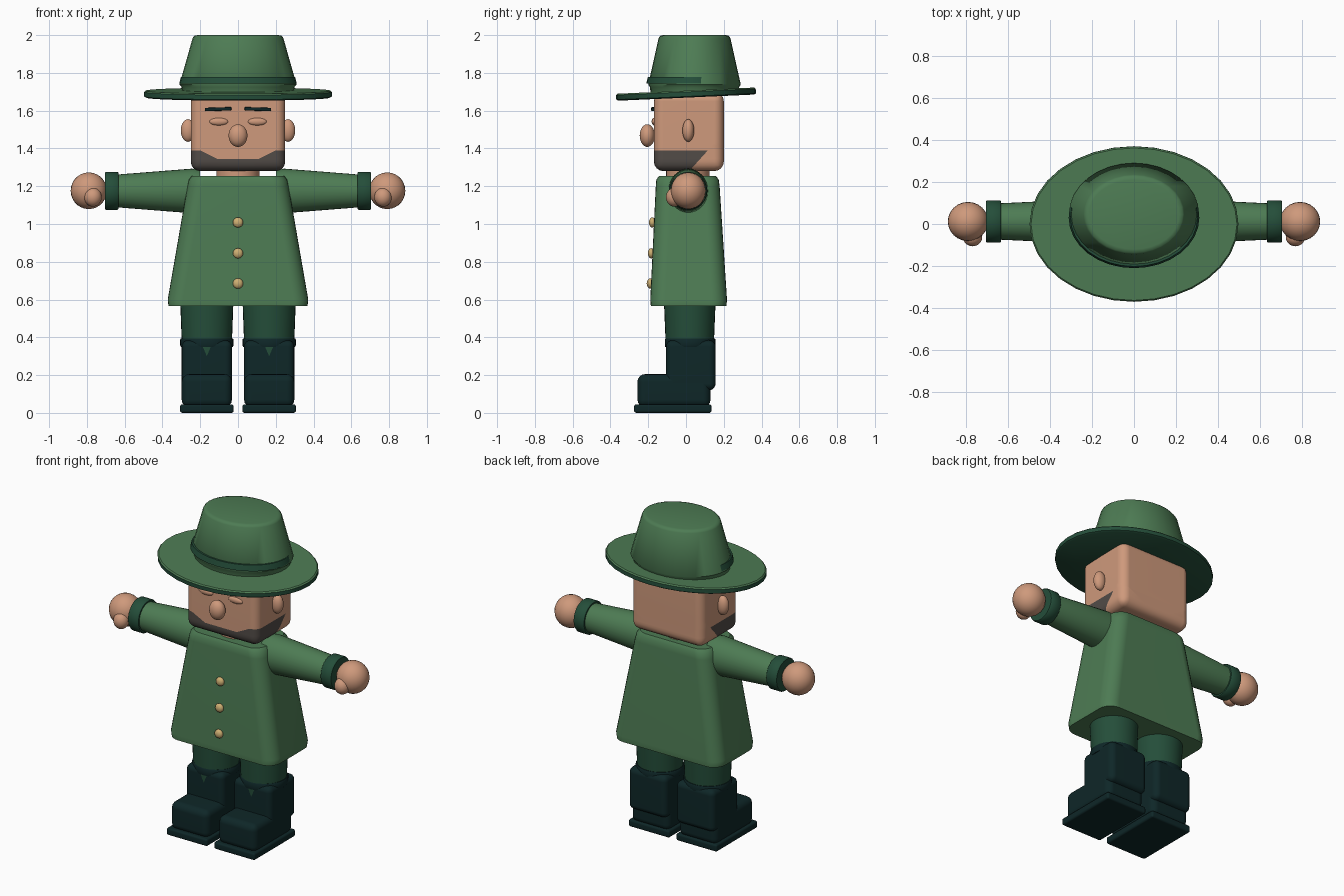
import bpy, bmesh, math
from mathutils import Matrix, Vector

if "Cube" in bpy.data.objects:
    bpy.data.objects.remove(bpy.data.objects["Cube"])


def material(name, rgb):
    m = bpy.data.materials.new(name)
    m.diffuse_color = (*rgb, 1)
    m.use_nodes = True
    m.node_tree.nodes["Principled BSDF"].inputs["Base Color"].default_value = m.diffuse_color
    return m


GREEN = material("coat green", (0.075, 0.2, 0.088))
DARK = material("dark green", (0.018, 0.076, 0.042))
BOOT = material("boot black teal", (0.0045, 0.02, 0.021))
SKIN = material("skin", (0.62, 0.32, 0.2))
GREY = material("stubble grey", (0.085, 0.072, 0.064))
GOLD = material("brass", (0.62, 0.43, 0.17))


def finish(name, bm, *mats, weighted=False, angle=40):
    bmesh.ops.recalc_face_normals(bm, faces=bm.faces)
    me = bpy.data.meshes.new(name)
    bm.to_mesh(me)
    bm.free()
    for m in mats:
        me.materials.append(m)
    ob = bpy.data.objects.new(name, me)
    bpy.context.collection.objects.link(ob)
    bpy.ops.object.select_all(action='DESELECT')
    ob.select_set(True)
    bpy.context.view_layer.objects.active = ob
    bpy.ops.object.shade_smooth_by_angle(angle=math.radians(angle))
    if weighted:
        ob.modifiers.new("flat sides", 'WEIGHTED_NORMAL').keep_sharp = True
    return ob


def outline(hx, hy, corner, n):
    """Rounded rectangle, or an ellipse when corner is None."""
    rx, ry = (hx, hy) if corner is None else (corner, corner)
    pts = []
    for q, (sx, sy) in enumerate([(1, 1), (-1, 1), (-1, -1), (1, -1)]):
        for i in range(n if corner is None else n + 1):
            a = (q + i / n) * math.pi / 2
            pts.append((sx * (hx - rx) + rx * math.cos(a),
                        sy * (hy - ry) + ry * math.sin(a)))
    return pts


def loft(sections, corner=None, n=8, matrix=None):
    """Sections are (z, centre y, half x, half y)."""
    bm = bmesh.new()
    rings = [[bm.verts.new((x, y + cy, z)) for x, y in outline(hx, hy, corner, n)]
             for z, cy, hx, hy in sections]
    for a, b in zip(rings, rings[1:]):
        for i in range(len(a)):
            j = (i + 1) % len(a)
            bm.faces.new((a[i], a[j], b[j], b[i]))
    bm.faces.new(rings[0][::-1])
    bm.faces.new(rings[-1])
    if matrix:
        bm.transform(matrix)
    return bm


def box(lo, hi, bevel, segments=4):
    lo, hi = Vector(lo), Vector(hi)
    bm = bmesh.new()
    bmesh.ops.create_cube(bm, size=1, matrix=Matrix.Translation((lo + hi) / 2)
                          @ Matrix.Diagonal((*(hi - lo), 1)))
    bmesh.ops.bevel(bm, geom=bm.edges[:], offset=bevel, segments=segments,
                    profile=0.5, affect='EDGES')
    return bm


def ball(centre, radii):
    bm = bmesh.new()
    bmesh.ops.create_uvsphere(bm, u_segments=24, v_segments=14, radius=1,
                              matrix=Matrix.Translation(centre) @ Matrix.Diagonal((*radii, 1)))
    return bm


# Coat: flared, with round corners
finish("coat", loft([(0.565, 0.014, 0.368, 0.2), (0.6, 0.014, 0.372, 0.203),
                     (1.2, 0.009, 0.268, 0.169), (1.235, 0.008, 0.26, 0.165),
                     (1.255, 0.008, 0.245, 0.15)], corner=0.08, n=6), GREEN, weighted=True)
for i, (z, y) in enumerate([(1.008, -0.178), (0.845, -0.184), (0.685, -0.19)]):
    finish(f"button_{i + 1}", ball((0, y, z), (0.027, 0.018, 0.027)), GOLD)

# Neck
finish("neck", loft([(1.2, 0.01, 0.115, 0.115), (1.32, 0.01, 0.115, 0.115)]), SKIN)

# Head, cut along the stubble line and coloured by position
head = box((-0.25, -0.17, 1.28), (0.25, 0.2, 1.7), 0.05)
cuts = [((0, 0, 1.39), (0, 0, 1)), ((0, 0, 1.345), (0, 0, 1)),
        ((0.11, 0, 1.345), (-0.5, 0, 1)), ((-0.11, 0, 1.345), (0.5, 0, 1)),
        ((0, 0.035, 1.3), (0, 1, -0.9))]
for co, no in cuts:
    bmesh.ops.bisect_plane(head, geom=head.verts[:] + head.edges[:] + head.faces[:],
                           plane_co=co, plane_no=no)
for f in head.faces:
    c = f.calc_center_median()
    line = min(1.39, 1.345 + max(0, abs(c.x) - 0.11) * 0.5)
    if c.z < line and c.y < 0.035 + (c.z - 1.3) * 0.9:
        f.material_index = 1
finish("head", head, SKIN, GREY, weighted=True)

# Face
finish("nose", ball((0, -0.205, 1.468), (0.05, 0.04, 0.06)), SKIN)
for s, side in ((-1, "right"), (1, "left")):
    finish(f"{side}_ear", ball((s * 0.265, 0.012, 1.495), (0.038, 0.031, 0.06)), SKIN)
    finish(f"{side}_eyelid", ball((s * 0.102, -0.168, 1.542), (0.05, 0.014, 0.02)), SKIN)
    brow = box((-0.07, -0.184, -0.009), (0.07, -0.165, 0.009), 0.004, 2)
    brow.transform(Matrix.Translation((s * 0.105, 0, 1.608)) @ Matrix.Rotation(s * 0.03, 4, 'Y'))
    finish(f"{side}_eyebrow", brow, BOOT)

# Hat: tilted brim with light top face, tapered crown, band
tilt = Matrix.Translation((0, 0, 1.687)) @ Matrix.Rotation(0.045, 4, 'X')
brim = loft([(-0.018, 0, 0.487, 0.36), (-0.012, 0, 0.497, 0.37),
             (0.012, 0, 0.497, 0.37), (0.019, 0, 0.49, 0.363)], matrix=tilt)
brim.normal_update()
for f in brim.faces:
    if f.calc_center_median().z > 1.68 and f.normal.z > 0.6:
        f.material_index = 1
finish("hat_brim", brim, DARK, GREEN)
finish("hat_crown", loft([(1.69, 0.045, 0.295, 0.232), (1.725, 0.045, 0.299, 0.236),
                          (1.738, 0.045, 0.31, 0.245), (1.985, 0.045, 0.24, 0.19),
                          (1.996, 0.045, 0.232, 0.182), (2.0, 0.045, 0.215, 0.165)]),
       GREEN, angle=50)
finish("hat_band", loft([(1.744, 0.03, 0.311, 0.24), (1.779, 0.03, 0.302, 0.232)]), DARK)

for s, side in ((-1, "right"), (1, "left")):
    # Arm: sleeve, cuff, hand and thumb; local z runs outward
    out = Matrix.Translation((0, 0, 1.175)) @ Matrix.Rotation(s * math.pi / 2, 4, 'Y')
    finish(f"{side}_sleeve", loft([(0.2, 0.012, 0.112, 0.1), (0.245, 0.012, 0.118, 0.105),
                                   (0.65, 0.012, 0.086, 0.086)], matrix=out), GREEN)
    finish(f"{side}_cuff", loft([(0.633, 0.012, 0.096, 0.096), (0.639, 0.012, 0.101, 0.101),
                                 (0.698, 0.012, 0.101, 0.101), (0.705, 0.012, 0.096, 0.096)],
                                matrix=out), DARK)
    finish(f"{side}_hand", ball((s * 0.79, 0.012, 1.176), (0.096, 0.093, 0.097)), SKIN)
    finish(f"{side}_thumb", ball((s * 0.768, -0.062, 1.142), (0.046, 0.044, 0.05)), SKIN)

    # Leg and boot
    at = Matrix.Translation((s * 0.165, 0, 0))
    finish(f"{side}_trouser_leg", loft([(0.3, 0.02, 0.13, 0.125), (0.62, 0.02, 0.142, 0.138)],
                                       matrix=at), DARK)
    shaft = box((-0.133, -0.105, 0.12), (0.133, 0.157, 0.385), 0.035)
    foot = box((-0.133, -0.257, 0.03), (0.133, 0.13, 0.205), 0.04)
    sole = box((-0.142, -0.275, 0), (0.142, 0.135, 0.045), 0.012, 3)
    for part, bm in (("boot_shaft", shaft), ("boot_foot", foot), ("boot_sole", sole)):
        bm.transform(at)
        finish(f"{side}_{part}", bm, BOOT, weighted=True)
    finish(f"{side}_boot_collar", loft([(0.35, 0.022, 0.138, 0.132), (0.358, 0.022, 0.141, 0.134),
                                        (0.388, 0.022, 0.141, 0.134), (0.395, 0.022, 0.137, 0.13)],
                                       matrix=at), BOOT)
